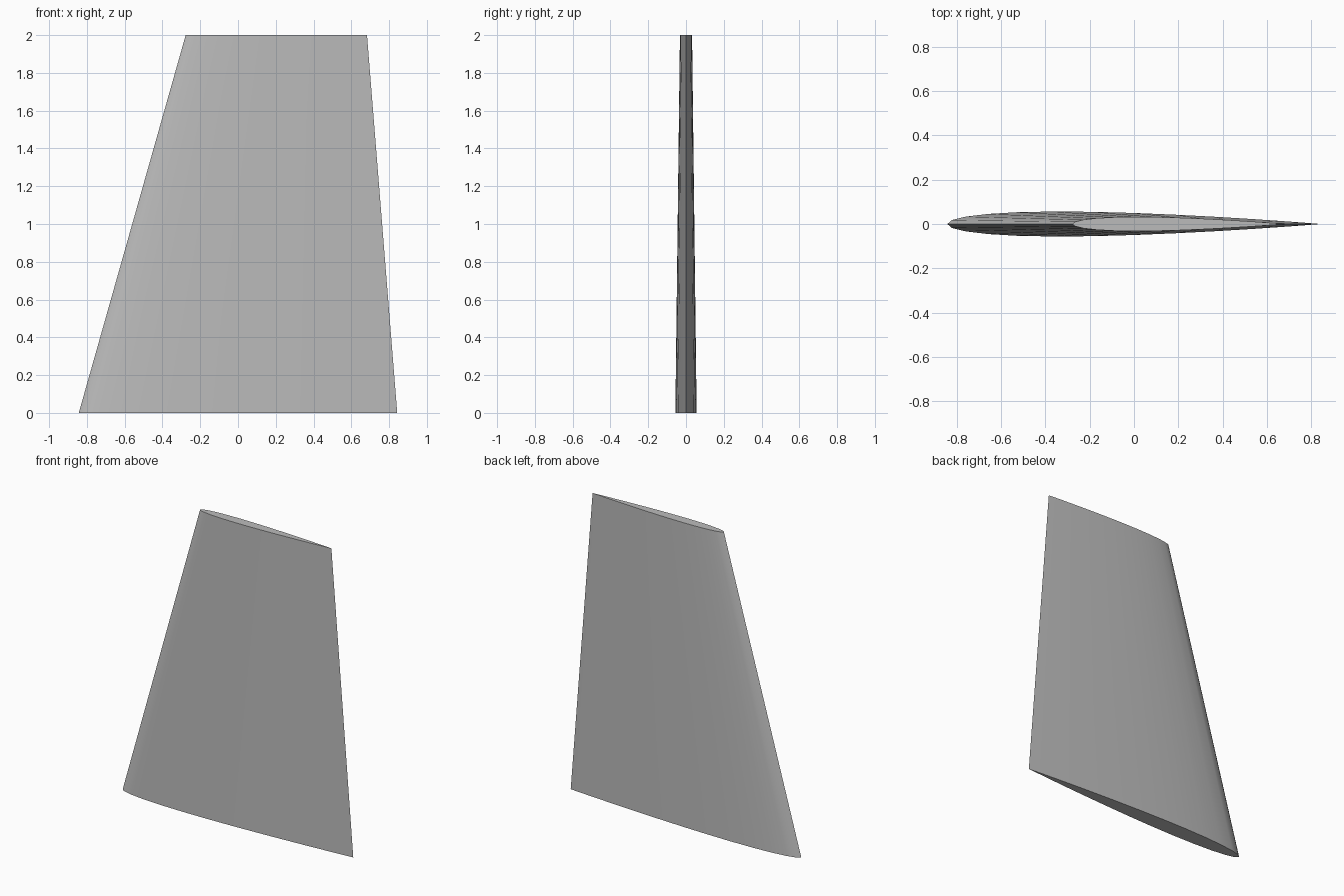
import bpy, bmesh, math

cube = bpy.data.objects.get("Cube")
if cube:
    bpy.data.objects.remove(cube, do_unlink=True)

grey = bpy.data.materials.new("light_grey")
grey.use_nodes = True
colour = (0.5, 0.5, 0.5, 1)
grey.diffuse_color = colour
grey.node_tree.nodes["Principled BSDF"].inputs["Base Color"].default_value = colour

THICKNESS = 0.067   # share of the chord
STEPS = 14          # chord divisions on each side


def half_thickness(t):
    """Symmetric aerofoil with a closed trailing edge."""
    return 5 * THICKNESS * (0.2969 * math.sqrt(t) - 0.126 * t - 0.3516 * t**2
                            + 0.2843 * t**3 - 0.1036 * t**4)


def section(bm, nose, tail, z):
    """Ring of vertices: front side nose to tail, then back side to the nose."""
    chord = tail - nose
    ts = [(1 - math.cos(math.pi * i / STEPS)) / 2 for i in range(STEPS + 1)]
    outline = [(t, -half_thickness(t)) for t in ts]
    outline += [(t, half_thickness(t)) for t in reversed(ts[1:-1])]
    return [bm.verts.new((nose + t * chord, y * chord, z)) for t, y in outline]


# Tapered, swept fin lofted between two sections
bm = bmesh.new()
root = section(bm, -0.843, 0.843, 0)
tip = section(bm, -0.277, 0.683, 2)
count = len(root)
for i in range(count):
    j = (i + 1) % count
    bm.faces.new((root[i], root[j], tip[j], tip[i]))
bm.faces.new(tip)
bm.faces.new(root[::-1])
bmesh.ops.recalc_face_normals(bm, faces=bm.faces)

mesh = bpy.data.meshes.new("fin")
bm.to_mesh(mesh)
bm.free()
mesh.materials.append(grey)
fin = bpy.data.objects.new("fin", mesh)
bpy.context.collection.objects.link(fin)

# Smooth skin with sharp end caps and trailing edge
bpy.ops.object.select_all(action="DESELECT")
fin.select_set(True)
bpy.context.view_layer.objects.active = fin
bpy.ops.object.shade_smooth_by_angle(angle=math.radians(30))
